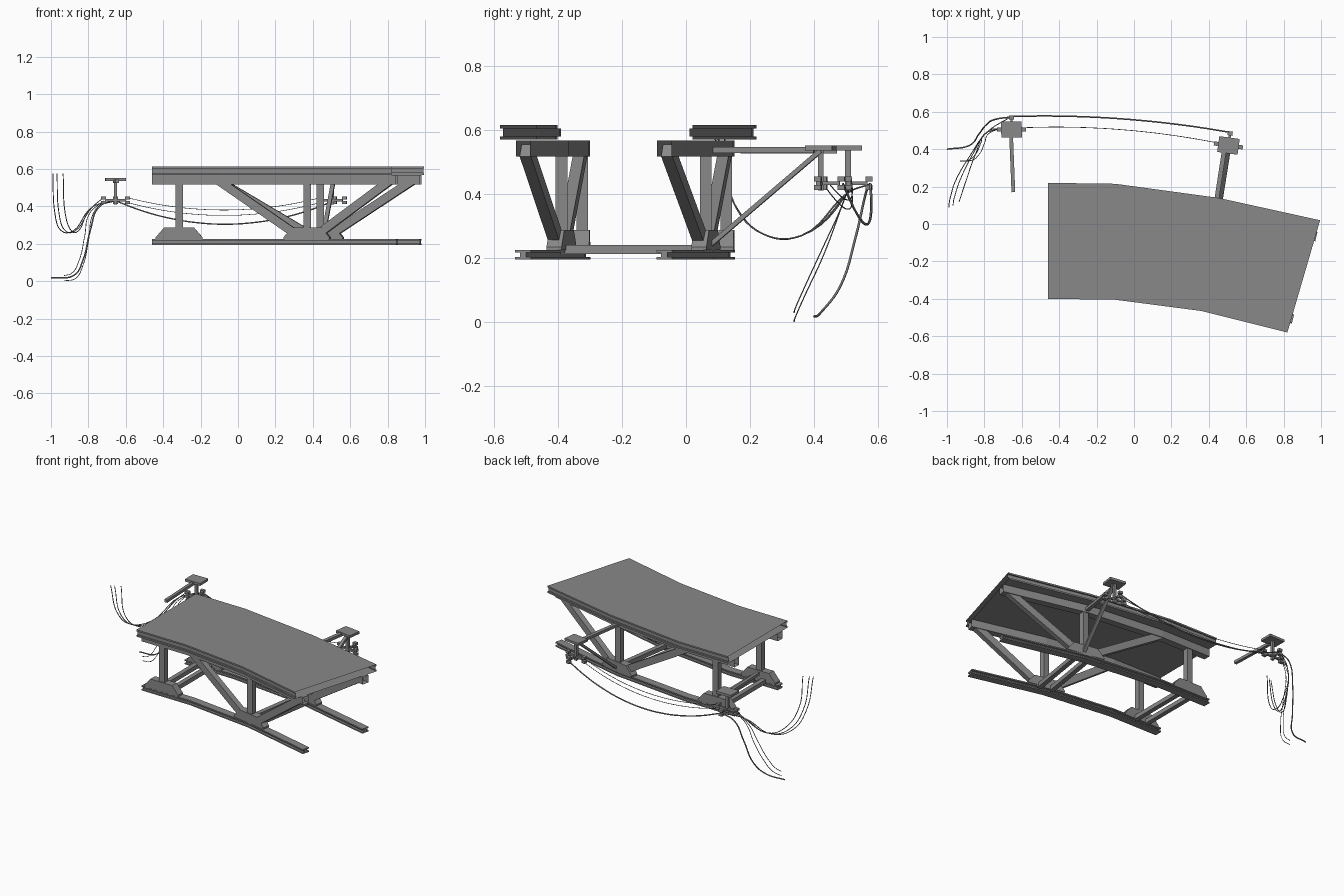
import bpy
from mathutils import Vector

cube = bpy.data.objects.get("Cube")
if cube:
    bpy.data.objects.remove(cube)


def material(name, value):
    mat = bpy.data.materials.new(name)
    mat.use_nodes = True
    colour = (value, value, value, 1)
    mat.diffuse_color = colour
    mat.node_tree.nodes["Principled BSDF"].inputs["Base Color"].default_value = colour
    return mat


GREY = material("steel grey", 0.25)


def add_mesh(name, verts, faces):
    mesh = bpy.data.meshes.new(name)
    mesh.from_pydata(verts, [], faces)
    mesh.materials.append(GREY)
    obj = bpy.data.objects.new(name, mesh)
    bpy.context.collection.objects.link(obj)
    return obj


def loft(name, rings, caps=True, closed=True):
    """Skin a list of equal-length vertex rings."""
    n = len(rings[0])
    faces = []
    for r in range(len(rings) - 1):
        for i in range(n):
            j = (i + 1) % n
            faces.append((r * n + i, r * n + j, (r + 1) * n + j, (r + 1) * n + i))
    if caps:
        faces.append(tuple(range(n))[::-1])
        faces.append(tuple(range((len(rings) - 1) * n, len(rings) * n)))
    return add_mesh(name, [v for ring in rings for v in ring], faces)


def sweep(name, path, profile, caps=True):
    """Sweep a (side, up) profile along a path."""
    path = [Vector(p) for p in path]
    rings = []
    for i, p in enumerate(path):
        d = (path[min(i + 1, len(path) - 1)] - path[max(i - 1, 0)]).normalized()
        side = d.cross(Vector((0, 0, 1)))
        side = side.normalized() if side.length > 0.01 else Vector((1, 0, 0))
        up = side.cross(d)
        rings.append([p + side * a + up * b for a, b in profile])
    return loft(name, rings, caps)


def rect(w, h):
    return [(-w / 2, -h / 2), (w / 2, -h / 2), (w / 2, h / 2), (-w / 2, h / 2)]


def i_section(w, h, t):
    a, b, c = w / 2, h / 2, w / 5
    return [(-a, -b), (a, -b), (a, t - b), (c, t - b), (c, b - t), (a, b - t),
            (a, b), (-a, b), (-a, b - t), (-c, b - t), (-c, t - b), (-a, t - b)]


def beam(name, p, q, w, h):
    return sweep(name, [p, q], rect(w, h))


# Hollow deck, open at both ends, with channel-shaped edges
front = [(-0.46, -0.40), (-0.1, -0.405), (0.36, -0.465), (0.82, -0.58)]
back = [(-0.46, 0.22), (-0.1, 0.215), (0.45, 0.14), (0.995, 0.02)]
LIP = [(0, 0.569), (0, 0.579), (0.01, 0.579), (0.01, 0.604), (0, 0.604), (0, 0.614)]
rings = []
for f, b in zip(front, back):
    f, b = Vector((*f, 0)), Vector((*b, 0))
    across = (b - f).normalized()
    up = Vector((0, 0, 1))
    rings.append([f + across * s + up * z for s, z in LIP]
                 + [b - across * s + up * z for s, z in reversed(LIP)])
loft("deck", rings, caps=False)


# Two curved trusses
def build_truss(label, line, left_x, mid_x, end_x):
    def at(x, z):
        for (x0, y0), (x1, y1) in zip(line, line[1:]):
            if x <= x1 or (x1, y1) == line[-1]:
                return Vector((x, y0 + (y1 - y0) * (x - x0) / (x1 - x0), z))

    sweep(label + "_top_chord", [(x, y, 0.542) for x, y in line], rect(0.046, 0.05), False)
    sweep(label + "_bottom_chord", [(x, y, 0.21) for x, y in line],
          i_section(0.05, 0.03, 0.008))
    for tag, x in (("end", left_x), ("middle", mid_x)):
        beam(f"{label}_{tag}_post", at(x, 0.225), at(x, 0.52), 0.04, 0.036)
        # Trapezoid gusset at the foot of the post
        d = (at(x + 0.05, 0) - at(x - 0.05, 0)).normalized()
        side = d.cross(Vector((0, 0, 1))) * 0.024
        outline = [at(x, z) + d * a for a, z in
                   ((-0.125, 0.225), (0.125, 0.225), (0.125, 0.235),
                    (0.08, 0.287), (-0.08, 0.287), (-0.125, 0.235))]
        loft(f"{label}_{tag}_gusset", [[p + side for p in outline], [p - side for p in outline]])
    beam(label + "_left_diagonal", at(-0.10, 0.535), at(mid_x - 0.05, 0.245), 0.036, 0.045)
    beam(label + "_right_diagonal", at(end_x, 0.535), at(mid_x + 0.05, 0.245), 0.036, 0.045)
    return at


front_at = build_truss("front_truss", [(-0.46, -0.322), (-0.1, -0.327), (0.37, -0.388), (0.85, -0.508)],
                       -0.315, 0.37, 0.81)
back_at = build_truss("back_truss", [(-0.46, 0.128), (-0.1, 0.123), (0.44, 0.062), (0.975, -0.068)],
                      -0.315, 0.44, 0.93)

# Paired cross beams tying the trusses together
for tag, xf, xb in (("end", -0.315, -0.315), ("middle", 0.37, 0.44)):
    for k, dx in enumerate((-0.04, 0.04)):
        beam(f"{tag}_cross_beam_{k}", front_at(xf + dx, 0.226), back_at(xb + dx, 0.226), 0.03, 0.028)


# Cable brackets: plate, hanging post, cross arm and insulators
def build_bracket(label, centre, along):
    c = Vector((*centre, 0))
    u = Vector((*along, 0)).normalized()
    v = Vector((-u.y, u.x, 0))

    def at(a, b, z):
        return c + u * a + v * b + Vector((0, 0, z))

    beam(label + "_plate", at(-0.055, 0, 0.543), at(0.055, 0, 0.543), 0.085, 0.016)
    beam(label + "_post", at(0, 0, 0.41), at(0, 0, 0.54), 0.018, 0.018)
    beam(label + "_cross_arm", at(-0.055, 0, 0.433), at(0.055, 0, 0.433), 0.014, 0.012)
    beam(label + "_back_arm", at(0, 0, 0.433), at(0, 0.06, 0.433), 0.012, 0.01)
    for a, b in ((-0.065, 0), (0.065, 0), (0, 0.065)):
        for z in (0.446, 0.42):
            beam(f"{label}_insulator", at(a - 0.013, b, z), at(a + 0.013, b, z), 0.022, 0.016)


build_bracket("left_bracket", (-0.655, 0.505), (1, 0.01))
build_bracket("right_bracket", (0.505, 0.42), (1, -0.14))
beam("left_bracket_beam", (-0.645, 0.17, 0.535), (-0.657, 0.47, 0.535), 0.02, 0.018)
beam("right_bracket_beam", (0.435, 0.085, 0.537), (0.483, 0.40, 0.537), 0.024, 0.018)
beam("right_bracket_brace", (0.455, 0.075, 0.24), (0.51, 0.42, 0.535), 0.022, 0.014)


# Sagging cables
def cable(name, points, radius=0.0025):
    curve = bpy.data.curves.new(name, "CURVE")
    curve.dimensions = "3D"
    curve.bevel_depth = radius
    curve.bevel_resolution = 1
    curve.resolution_u = 6
    spline = curve.splines.new("BEZIER")
    spline.bezier_points.add(len(points) - 1)
    for bp, p in zip(spline.bezier_points, points):
        bp.co = p
        bp.handle_left_type = bp.handle_right_type = "AUTO"
    curve.materials.append(GREY)
    bpy.context.collection.objects.link(bpy.data.objects.new(name, curve))


def span(name, p, q, bow, sag, radius):
    p, q = Vector(p), Vector(q)
    pts = []
    for i in range(9):
        t = i / 8
        pts.append(p.lerp(q, t) + Vector((0, bow, -sag)) * 4 * t * (1 - t))
    cable(name, pts, radius)


span("inner_cable", (-0.59, 0.515, 0.446), (0.44, 0.435, 0.446), 0.03, 0.065, 0.0018)
span("inner_low_cable", (-0.59, 0.515, 0.42), (0.44, 0.435, 0.42), 0.03, 0.068, 0.0018)
span("outer_cable", (-0.655, 0.575, 0.43), (0.515, 0.49, 0.43), 0.03, 0.125, 0.004)

# Cables rising at the far end
for k, (x, y, start) in enumerate(((-0.99, 0.09, (-0.66, 0.572, 0.43)),
                                   (-0.968, 0.10, (-0.72, 0.51, 0.446)),
                                   (-0.935, 0.12, (-0.72, 0.51, 0.42)))):
    cable(f"rising_cable_{k}", [start, (-0.775, 0.50, 0.40), (x / 2 - 0.385, 0.36, 0.27),
                                (x + 0.04, 0.24, 0.275), (x + 0.01, 0.15, 0.37), (x, y, 0.575)])

# Cables dropping to the ground
cable("main_drop_cable", [(-0.66, 0.572, 0.43), (-0.74, 0.56, 0.40), (-0.79, 0.53, 0.27),
                          (-0.83, 0.48, 0.11), (-0.88, 0.42, 0.03), (-1.0, 0.40, 0.018)], 0.004)
for k, (dx, dz) in enumerate(((0, 0.002), (-0.02, 0.03))):
    cable(f"thin_drop_cable_{k}", [(-0.72, 0.51, 0.43), (-0.775 + dx, 0.485, 0.36),
                                   (-0.80 + dx, 0.43, 0.21 + dz), (-0.83 + dx, 0.37, 0.08 + dz),
                                   (-0.87 + dx, 0.34, 0.012 + dz), (-0.93, 0.337, dz)], 0.002)
